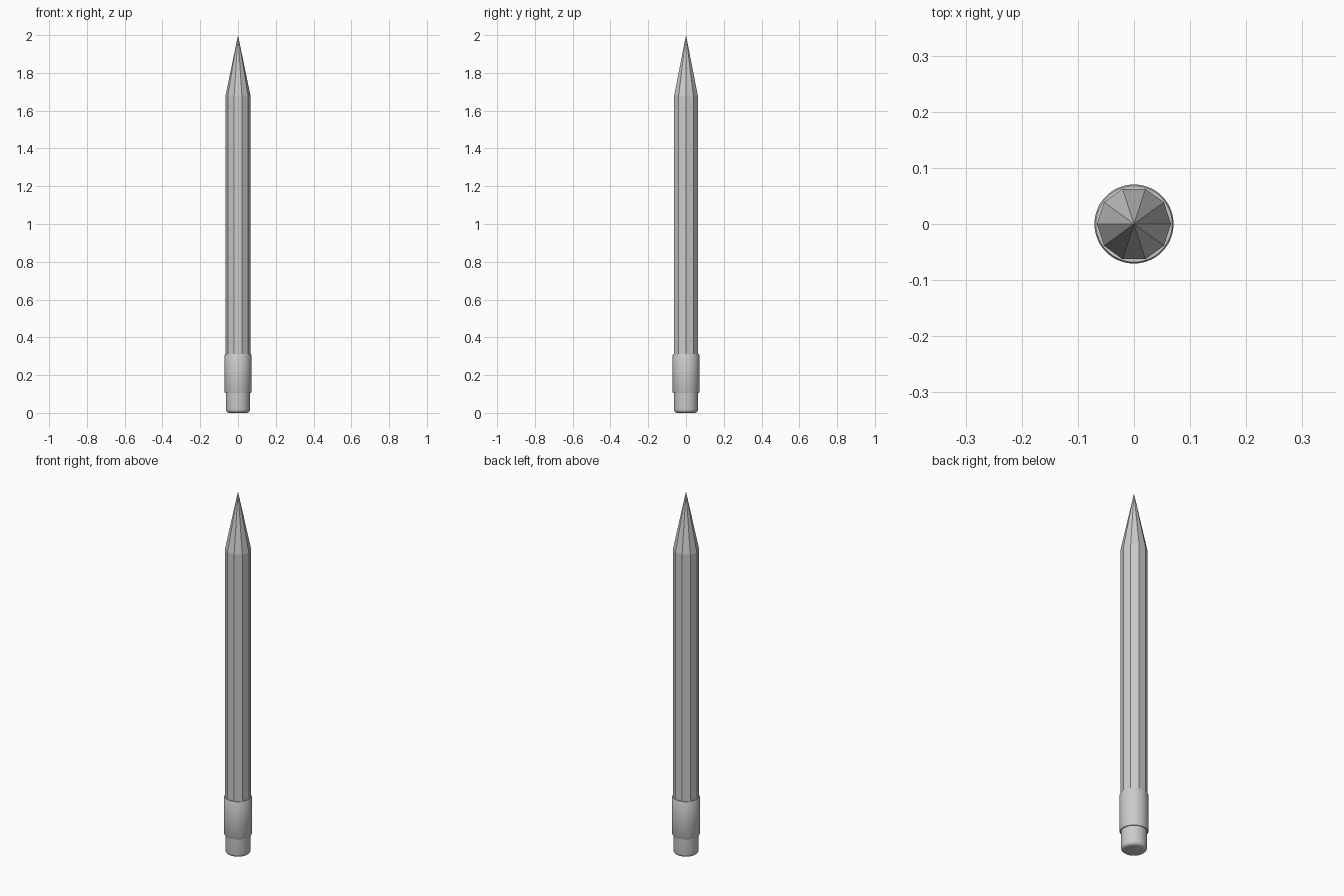
import bpy, bmesh
from math import cos, sin, pi, radians

if "Cube" in bpy.data.objects:
    bpy.data.objects.remove(bpy.data.objects["Cube"])


def lathe(name, profile, sides, smooth=False):
    """Revolve (radius, z) points around z; radius 0 makes a pole."""
    bm = bmesh.new()
    rings = []
    for r, z in profile:
        n = sides if r > 0 else 1
        rings.append([bm.verts.new((r * cos(2 * pi * i / sides), r * sin(2 * pi * i / sides), z))
                      for i in range(n)])
    for a, b in zip(rings, rings[1:]):
        for i in range(sides):
            j = (i + 1) % sides
            quad = [a[i % len(a)], a[j % len(a)], b[j % len(b)], b[i % len(b)]]
            bm.faces.new(list(dict.fromkeys(quad)))
    bmesh.ops.recalc_face_normals(bm, faces=bm.faces)
    mesh = bpy.data.meshes.new(name)
    bm.to_mesh(mesh)
    bm.free()
    obj = bpy.data.objects.new(name, mesh)
    bpy.context.collection.objects.link(obj)
    if smooth:
        bpy.ops.object.select_all(action='DESELECT')
        obj.select_set(True)
        bpy.context.view_layer.objects.active = obj
        bpy.ops.object.shade_smooth_by_angle(angle=radians(35))
    return obj


# Ten-sided shaft sharpened to a point
lathe("shaft", [(0, 0.29), (0.066, 0.29), (0.066, 1.68), (0, 2.0)], 10)

# Metal band with slightly softened rims
lathe("ferrule", [(0, 0.104), (0.068, 0.104), (0.0705, 0.109),
                  (0.0705, 0.307), (0.068, 0.312), (0, 0.312)], 48, True)

# Eraser with a rounded lower edge
R, B = 0.064, 0.018
corner = [(R - B + B * sin(t * pi / 10), B - B * cos(t * pi / 10)) for t in range(6)]
lathe("eraser", [(0, 0)] + corner + [(R, 0.12), (0, 0.12)], 48, True)
